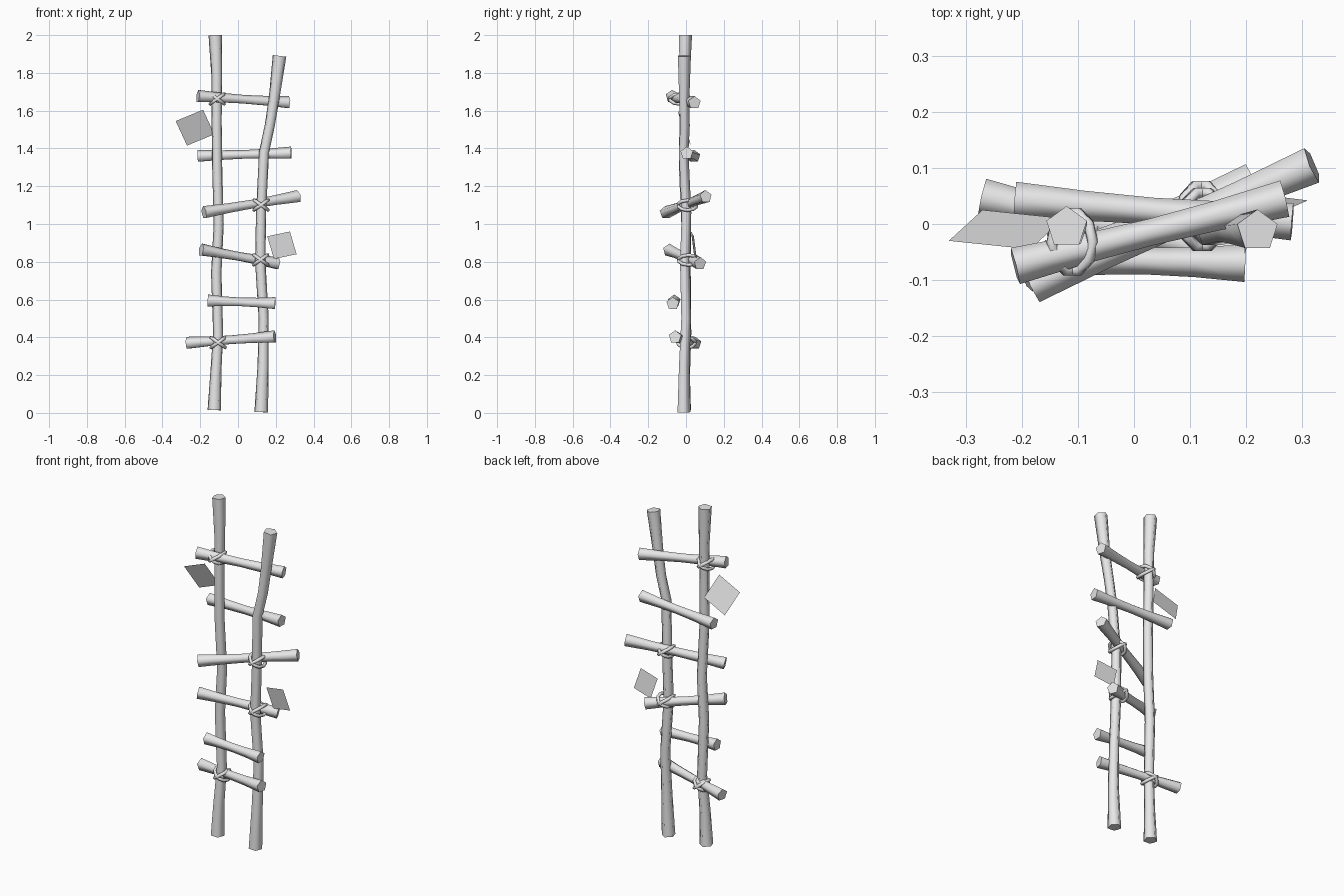
import bpy, bmesh, math
from mathutils import Vector

cube = bpy.data.objects.get("Cube")
if cube:
    bpy.data.objects.remove(cube, do_unlink=True)

grey = bpy.data.materials.new("plain_grey")
grey.use_nodes = True
grey.diffuse_color = (0.8, 0.8, 0.8, 1)
grey.node_tree.nodes["Principled BSDF"].inputs["Base Color"].default_value = (0.8, 0.8, 0.8, 1)


def finish(name, bm):
    bmesh.ops.recalc_face_normals(bm, faces=bm.faces)
    mesh = bpy.data.meshes.new(name)
    bm.to_mesh(mesh)
    bm.free()
    mesh.materials.append(grey)
    obj = bpy.data.objects.new(name, mesh)
    bpy.context.collection.objects.link(obj)
    return obj


def tube(name, path, radii, up, sides=5, closed=False):
    """Sweep a polygon along a path; smooth sides, flat caps."""
    bm = bmesh.new()
    path = [Vector(p) for p in path]
    n = len(path)
    rings = []
    for i, p in enumerate(path):
        if closed:
            t = path[(i + 1) % n] - path[i - 1]
        else:
            t = path[min(i + 1, n - 1)] - path[max(i - 1, 0)]
        t.normalize()
        a = (up - t * up.dot(t)).normalized()
        b = t.cross(a)
        angles = [math.tau * k / sides for k in range(sides)]
        rings.append([bm.verts.new(p + radii[i] * (a * math.cos(w) + b * math.sin(w))) for w in angles])
    for i in range(n if closed else n - 1):
        r, s = rings[i], rings[(i + 1) % n]
        for k in range(sides):
            j = (k + 1) % sides
            bm.faces.new((r[k], r[j], s[j], s[k])).smooth = True
    if not closed:
        bm.faces.new(rings[0])
        bm.faces.new(rings[-1])
    return finish(name, bm)


# Crooked upright poles, flared at both ends
Y, Z = Vector((0, 1, 0)), Vector((0, 0, 1))
pole_radii = [0.038, 0.031, 0.028, 0.029, 0.028, 0.028, 0.028, 0.03, 0.038]
tube("right_pole", [(-0.125, -0.012, 0.015), (-0.118, -0.01, 0.2), (-0.105, 0, 0.42),
                    (-0.115, -0.004, 0.74), (-0.102, -0.002, 1.0), (-0.11, -0.015, 1.3),
                    (-0.113, -0.012, 1.55), (-0.112, -0.01, 1.78), (-0.12, -0.006, 2.0)],
     pole_radii, Y)
tube("left_pole", [(0.123, -0.014, 0.004), (0.133, -0.012, 0.25), (0.136, -0.002, 0.5),
                   (0.118, -0.008, 0.8), (0.122, 0, 1.06), (0.138, -0.015, 1.38),
                   (0.168, -0.008, 1.52), (0.192, -0.012, 1.67), (0.22, -0.012, 1.89)],
     pole_radii, Y)

# Rungs, from the bottom up: right end, left end
rungs = [((-0.27, 0.048, 0.368), (0.195, -0.058, 0.402)),
         ((-0.16, -0.062, 0.592), (0.197, -0.07, 0.578)),
         ((-0.195, -0.09, 0.862), (0.21, 0.075, 0.79)),
         ((-0.18, -0.108, 1.06), (0.318, 0.105, 1.145)),
         ((-0.212, 0.042, 1.358), (0.282, 0.004, 1.375)),
         ((-0.212, -0.075, 1.675), (0.268, 0.045, 1.642))]
for i, (a, b) in enumerate(rungs):
    a, b = Vector(a), Vector(b)
    tube(f"rung_{i + 1}", [a.lerp(b, f) for f in (0, 0.25, 0.5, 0.75, 1)],
         [0.035, 0.028, 0.025, 0.028, 0.035], Z)

# Rope lashings: two crossed loops around pole and rung
lashings = [((-0.105, 0.003, 0.372), 0.046), ((0.12, 0.015, 0.81), 0.056),
            ((0.122, 0.008, 1.1), 0.05), ((-0.11, -0.032, 1.662), 0.054)]
for i, (centre, depth) in enumerate(lashings):
    for side, tilt in (("a", 0.62), ("b", -0.62)):
        u = Vector((math.cos(tilt), 0, math.sin(tilt)))
        loop = [Vector(centre) + u * 0.045 * math.cos(w) + Y * depth * math.sin(w)
                for w in (math.tau * k / 10 for k in range(10))]
        tube(f"rope_{i + 1}{side}", loop, [0.01] * 10, u.cross(Y), closed=True)


# Loose square leaves: corner and its two edges
def leaf(name, corner, e1, e2):
    c, e1, e2 = Vector(corner), Vector(e1), Vector(e2)
    bm = bmesh.new()
    bm.faces.new([bm.verts.new(p) for p in (c, c + e2, c + e1 + e2, c + e1)])
    finish(name, bm)


leaf("upper_leaf", (-0.33, -0.03, 1.545), (0.145, -0.015, 0.06), (0.06, 0.055, -0.13))
leaf("lower_leaf", (0.155, 0.042, 0.935), (0.12, -0.015, 0.025), (0.035, 0.015, -0.12))
